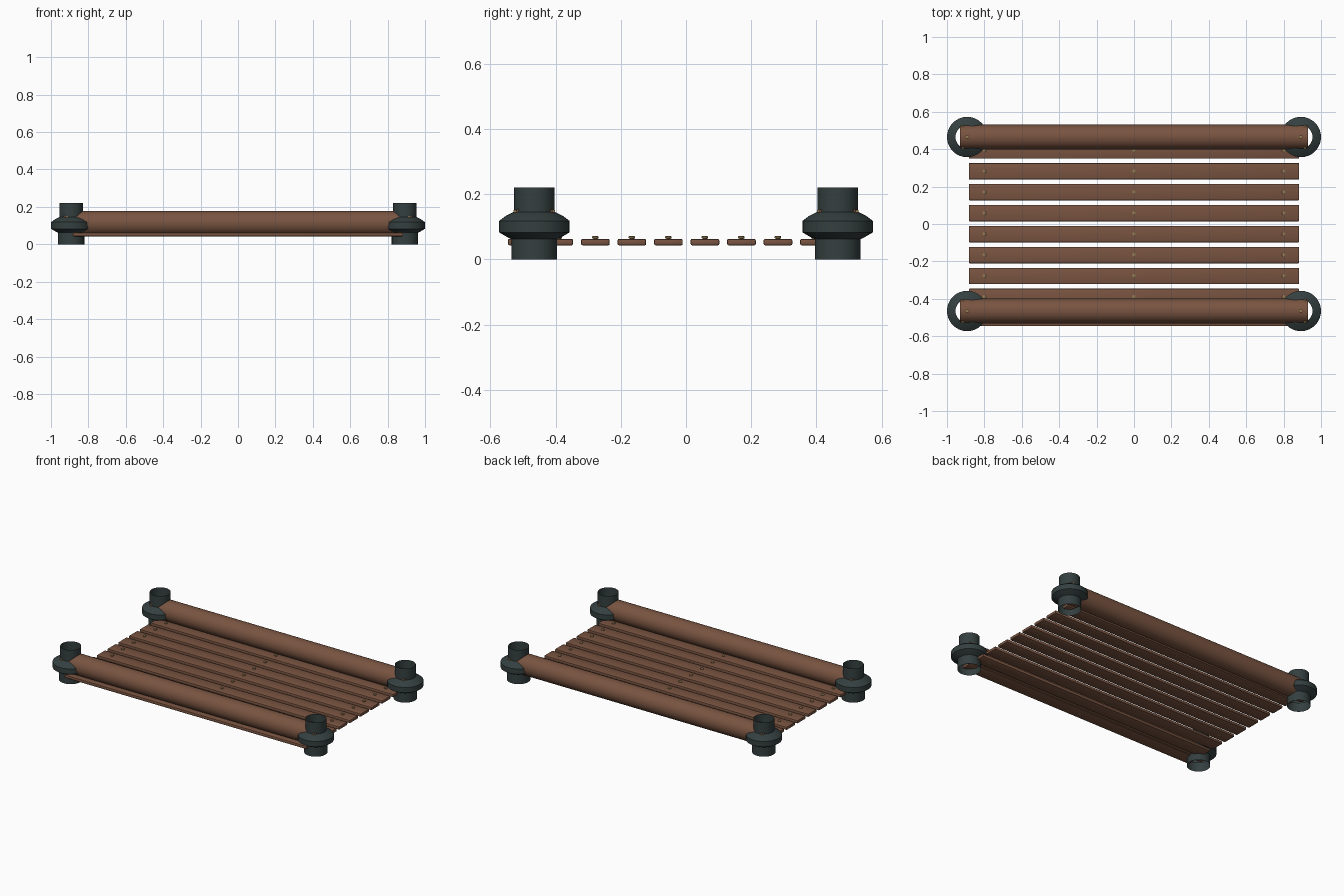
import bpy, bmesh, math
from mathutils import Matrix, Vector

if "Cube" in bpy.data.objects:
    bpy.data.objects.remove(bpy.data.objects["Cube"])


def material(name, rgb):
    m = bpy.data.materials.new(name)
    m.diffuse_color = (*rgb, 1)
    m.use_nodes = True
    m.node_tree.nodes["Principled BSDF"].inputs["Base Color"].default_value = m.diffuse_color
    return m


WOOD = material("brown wood", (0.19, 0.088, 0.052))
IRON = material("dark slate metal", (0.035, 0.05, 0.05))
BRASS = material("dull brass", (0.30, 0.20, 0.085))


def finish(bm, name, mat, smooth=True):
    mesh = bpy.data.meshes.new(name)
    bm.to_mesh(mesh)
    bm.free()
    mesh.materials.append(mat)
    obj = bpy.data.objects.new(name, mesh)
    bpy.context.collection.objects.link(obj)
    if smooth:
        bpy.ops.object.select_all(action='DESELECT')
        obj.select_set(True)
        bpy.context.view_layer.objects.active = obj
        bpy.ops.object.shade_smooth_by_angle(angle=math.radians(32))
    return obj


def lathe(name, profile, centre, mat, axis=(0, 0, 1), sides=32, capped=False):
    """Revolve (radius, height) pairs round an axis through centre."""
    bm = bmesh.new()
    turn = Vector((0, 0, 1)).rotation_difference(Vector(axis)).to_matrix().to_4x4()
    rings = []
    for r, h in profile:
        rings.append([bm.verts.new((r * math.cos(math.tau * i / sides),
                                    r * math.sin(math.tau * i / sides), h)) for i in range(sides)])
    for a, b in zip(rings, rings[1:]):
        for i in range(sides):
            j = (i + 1) % sides
            bm.faces.new((a[i], a[j], b[j], b[i]))
    if capped:
        bm.faces.new(rings[0][::-1])
        bm.faces.new(rings[-1])
    bm.transform(Matrix.Translation(centre) @ turn)
    return finish(bm, name, mat)


CX, CY, RAIL_Z = 0.892, 0.465, 0.113
SCREW = [(0.006, -0.02), (0.006, 0.002), (0.010, 0.003), (0.010, 0.008), (0.007, 0.010)]

# Slats with rounded edges, each held by three screws
for n in range(9):
    y = -0.502 + n * 0.112
    bm = bmesh.new()
    bmesh.ops.create_cube(bm, size=1, matrix=Matrix.Translation((0, y, 0.053))
                          @ Matrix.Diagonal((1.766, 0.088, 0.020, 1)))
    bmesh.ops.bevel(bm, geom=bm.edges[:], offset=0.005, segments=2, affect='EDGES', profile=0.5)
    finish(bm, f"slat_{n + 1}", WOOD)
    for x in (-0.80, 0, 0.80):
        lathe("slat_screw", SCREW, (x, y, 0.062), BRASS, sides=12, capped=True)

for sy in (-1, 1):
    # Round side rail running into the corner sockets
    lathe("side_rail", [(0.066, -0.93), (0.066, 0.93)], (0, sy * CY, RAIL_Z),
          WOOD, axis=(1, 0, 0), capped=True)
    for sx in (-1, 1):
        # Open pipe socket with a swollen collar
        lathe("corner_socket", [(0.070, 0), (0.070, 0.062), (0.086, 0.070), (0.108, 0.083),
                                (0.108, 0.118), (0.088, 0.133), (0.0625, 0.146), (0.0625, 0.22)],
              (sx * CX, sy * CY, 0), IRON)
        # Fixing screws: one down into the rail, two through the pipe wall
        lathe("rail_screw", SCREW, (sx * CX, sy * CY, RAIL_Z + 0.066), BRASS, sides=12, capped=True)
        for side in (-1, 1):
            lathe("socket_screw", [(0.006, -0.01), (0.006, 0.004)],
                  (sx * 0.915, sy * CY + side * 0.060, 0.146), BRASS,
                  axis=(0, side, 0), sides=12, capped=True)
